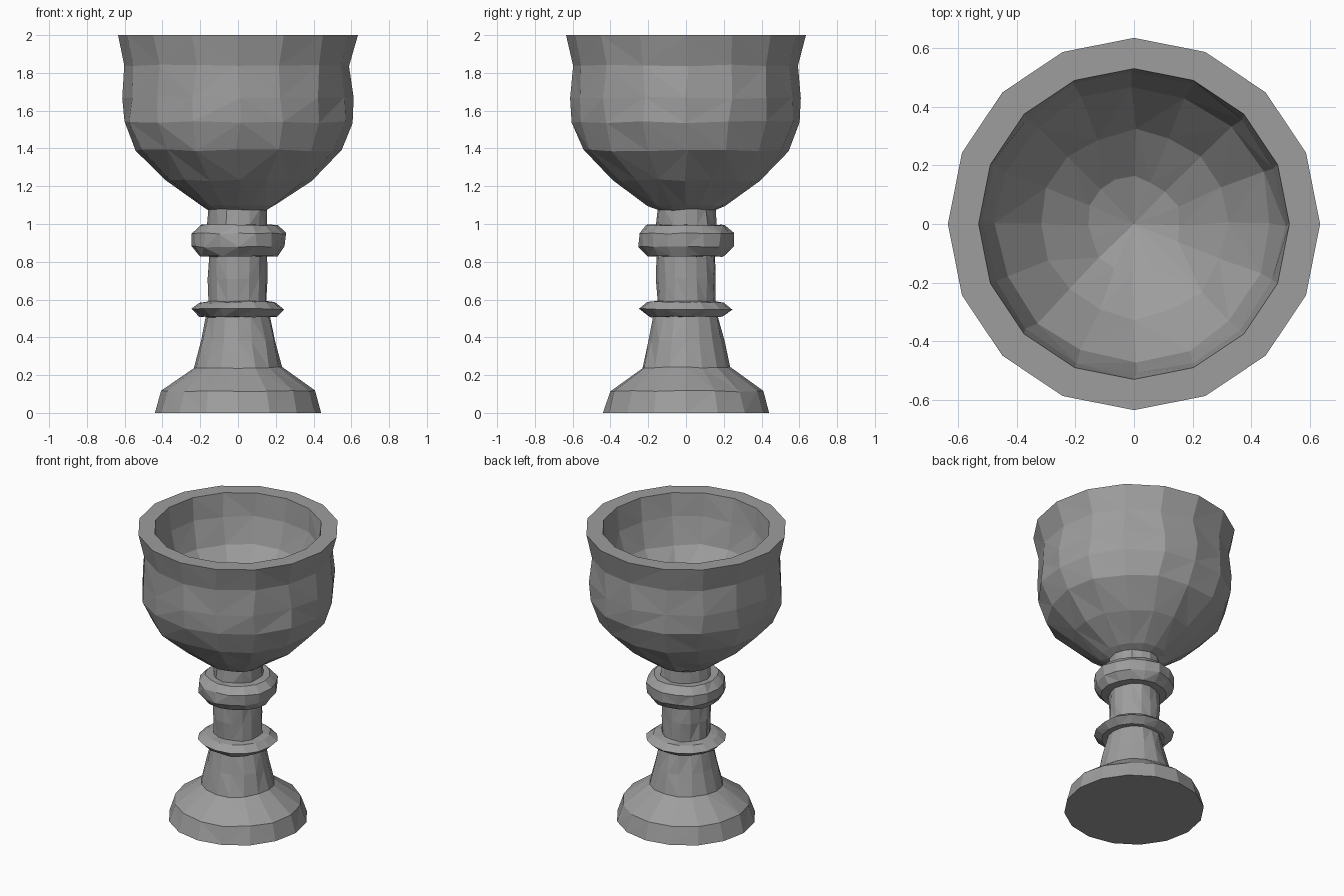
import bpy, bmesh, math, random

if "Cube" in bpy.data.objects:
    bpy.data.objects.remove(bpy.data.objects["Cube"])

random.seed(7)
SIDES = 16
stone = bpy.data.materials.new("worn grey")
stone.diffuse_color = (0.34, 0.34, 0.34, 1)
stone.use_nodes = True
stone.node_tree.nodes["Principled BSDF"].inputs["Base Color"].default_value = stone.diffuse_color
ring_cache = {}


def ring_points(r, z, wobble):
    # Each ring is made once, so neighbouring parts share their seams
    if (r, z) not in ring_cache:
        pts = []
        for i in range(SIDES):
            w = wobble if 0 < z < 2 else 0
            rr = r + random.uniform(-w, w)
            a = 2 * math.pi * i / SIDES + random.uniform(-w, w) * 3
            zz = z + random.uniform(-w, w) * 0.7
            pts.append((rr * math.cos(a), rr * math.sin(a), zz))
        ring_cache[(r, z)] = pts
    return ring_cache[(r, z)]


def lathe(name, profile, wobble=0.006):
    """Turn an (r, z) profile into chipped, flat-faced rings; r = 0 closes to a point."""
    bm = bmesh.new()
    rings = []
    for r, z in profile:
        if r == 0:
            rings.append([bm.verts.new((0, 0, z))] * SIDES)
        else:
            rings.append([bm.verts.new(p) for p in ring_points(r, z, wobble)])
    for lo, hi in zip(rings, rings[1:]):
        for i in range(SIDES):
            j = (i + 1) % SIDES
            a, b, c, d = lo[i], lo[j], hi[j], hi[i]
            if a is b:
                tris = [(a, c, d)]
            elif c is d:
                tris = [(a, b, c)]
            elif random.random() < 0.5:
                tris = [(a, b, c), (a, c, d)]
            else:
                tris = [(a, b, d), (b, c, d)]
            for t in tris:
                bm.faces.new(t)
    me = bpy.data.meshes.new(name)
    bm.to_mesh(me)
    bm.free()
    me.materials.append(stone)
    ob = bpy.data.objects.new(name, me)
    bpy.context.collection.objects.link(ob)


# Flared foot with flat underside
lathe("foot", [(0, 0), (0.44, 0), (0.405, 0.115), (0.235, 0.24)])
# Tapered lower stem
lathe("lower_stem", [(0.235, 0.24), (0.20, 0.38), (0.172, 0.51)])
# Thin collar
lathe("lower_collar", [(0.172, 0.51), (0.20, 0.51), (0.25, 0.55), (0.205, 0.585), (0.155, 0.59)])
# Upper stem
lathe("upper_stem", [(0.155, 0.59), (0.158, 0.71), (0.155, 0.83)])
# Thick knop
lathe("knop", [(0.155, 0.83), (0.205, 0.83), (0.25, 0.88), (0.25, 0.95), (0.205, 0.995), (0.16, 0.995)])
# Short neck below the cup
lathe("neck", [(0.16, 0.995), (0.155, 1.075)])
# Cup: outside, flat rim, then the hollow inside
lathe("cup", [(0.155, 1.075), (0.205, 1.10), (0.385, 1.23), (0.55, 1.39), (0.61, 1.54),
              (0.61, 1.67), (0.595, 1.84), (0.635, 2.0),
              (0.53, 2.0), (0.515, 1.84), (0.47, 1.67), (0.32, 1.48), (0.16, 1.36), (0, 1.30)], 0.009)
